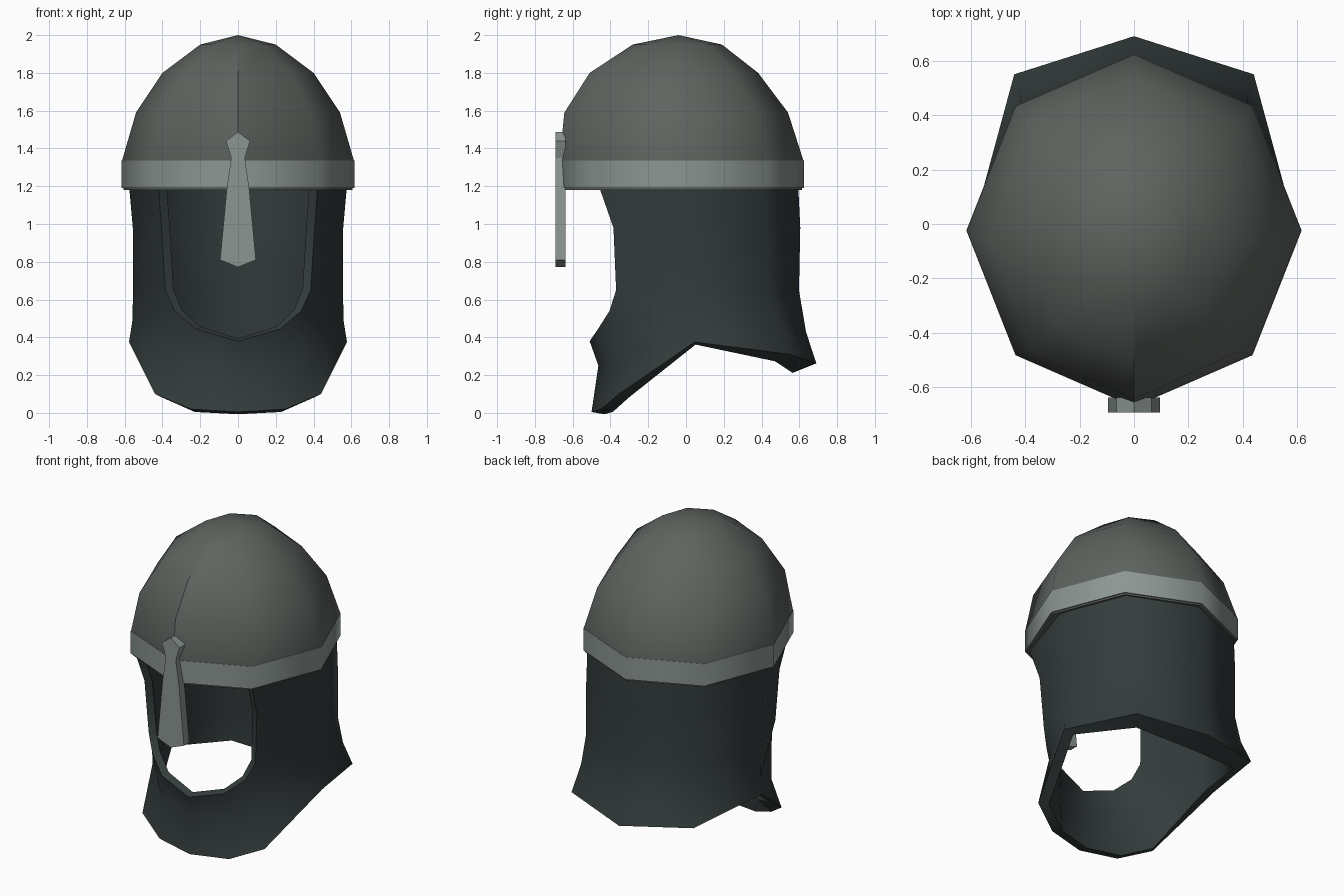
import bpy, bmesh, math

cube = bpy.data.objects.get("Cube")
if cube:
    bpy.data.objects.remove(cube, do_unlink=True)


def material(name, rgb):
    m = bpy.data.materials.new(name)
    m.use_nodes = True
    m.diffuse_color = (*rgb, 1)
    bsdf = next(n for n in m.node_tree.nodes if n.type == 'BSDF_PRINCIPLED')
    bsdf.inputs["Base Color"].default_value = (*rgb, 1)
    return m


STEEL = material("dull_steel", (0.112, 0.127, 0.115))
TRIM = material("pale_steel", (0.260, 0.305, 0.290))
CLOTH = material("dark_hood", (0.034, 0.045, 0.045))


def make_object(name, bm, mat, thickness=0.0, weighted=False, mirror=False, smooth=True):
    """Turn a bmesh into an object, apply its modifiers and shade it."""
    mesh = bpy.data.meshes.new(name)
    bm.to_mesh(mesh)
    bm.free()
    mesh.materials.append(mat)
    ob = bpy.data.objects.new(name, mesh)
    bpy.context.collection.objects.link(ob)
    bpy.ops.object.select_all(action='DESELECT')
    ob.select_set(True)
    bpy.context.view_layer.objects.active = ob
    if weighted:
        ob.vertex_groups.new(name="thickness")
    if mirror:
        mod = ob.modifiers.new("Mirror", 'MIRROR')
        mod.use_clip = True
        bpy.ops.object.modifier_apply(modifier=mod.name)
    if thickness:
        mod = ob.modifiers.new("Solidify", 'SOLIDIFY')
        mod.thickness = thickness
        mod.offset = -1
        if weighted:
            mod.vertex_group = "thickness"
        bpy.ops.object.modifier_apply(modifier=mod.name)
    if smooth:
        bpy.ops.object.shade_smooth_by_angle(angle=math.radians(60))
    return ob


def ring(bm, z, rx, ry, cy):
    """Eight-sided ring with one corner at the front and one at the back."""
    return [bm.verts.new((rx * math.sin(i * math.pi / 4),
                          cy - ry * math.cos(i * math.pi / 4), z)) for i in range(8)]


def bridge(bm, low, high):
    for i in range(8):
        j = (i + 1) % 8
        bm.faces.new((low[i], low[j], high[j], high[i]))


# Domed skull: stacked rings closed by a tip, with a hard seam up the front
bm = bmesh.new()
rings = [ring(bm, *r) for r in [(1.18, 0.607, 0.639, -0.024),
                                (1.335, 0.614, 0.646, -0.024),
                                (1.59, 0.54, 0.592, -0.052),
                                (1.80, 0.40, 0.446, -0.064),
                                (1.95, 0.20, 0.236, -0.046)]]
for low, high in zip(rings, rings[1:]):
    bridge(bm, low, high)
    bm.edges.get((low[0], high[0])).smooth = False
tip = bm.verts.new((0, -0.04, 2.0))
for i in range(8):
    bm.faces.new((rings[-1][i], rings[-1][(i + 1) % 8], tip))
make_object("dome", bm, STEEL, thickness=0.05)

# Brow band: thin shell around the bottom of the dome
bm = bmesh.new()
bridge(bm, ring(bm, 1.19, 0.616, 0.648, -0.024), ring(bm, 1.335, 0.616, 0.648, -0.024))
make_object("brow_band", bm, TRIM, thickness=0.009)

# Nose guard: flat outline pushed back to the band
bm = bmesh.new()
half = [(0.095, 0.81), (0.058, 1.20), (0.036, 1.35), (0.064, 1.44)]
outline = [(0, 0.772)] + half + [(0, 1.488)] + [(-x, z) for x, z in reversed(half)]
face = bm.faces.new([bm.verts.new((x, -0.692, z)) for x, z in outline])
ext = bmesh.ops.extrude_face_region(bm, geom=[face])
bmesh.ops.translate(bm, vec=(0, 0.055, 0),
                    verts=[g for g in ext["geom"] if isinstance(g, bmesh.types.BMVert)])
bmesh.ops.recalc_face_normals(bm, faces=bm.faces)
make_object("nose_guard", bm, TRIM, smooth=False)

# Hood: left half from the back centre round to the face opening, then mirrored
bm = bmesh.new()
weights = bm.verts.layers.deform.verify()


def points(*coords):
    verts = [bm.verts.new(c) for c in coords]
    for v in verts:
        v[weights][0] = 0.35
    return verts


back = points((0, 0.592, 1.24), (0, 0.605, 0.98), (0, 0.598, 0.65), (0, 0.635, 0.43), (0, 0.69, 0.262))
corner = points((0.415, 0.42, 1.24), (0.418, 0.43, 0.98), (0.415, 0.435, 0.65),
                (0.42, 0.48, 0.47), (0.44, 0.55, 0.31))
side = points((0.58, 0, 1.24), (0.557, 0.01, 0.98), (0.555, 0.02, 0.65),
              (0.56, 0.03, 0.48), (0.577, 0.045, 0.375))
opening = points((0.425, -0.475, 1.24), (0.405, -0.384, 0.98), (0.385, -0.37, 0.65),
                 (0.335, -0.405, 0.54), (0.225, -0.465, 0.445), (0, -0.51, 0.38))
chest = points((0.475, -0.20, 0.355), (0.28, -0.39, 0.26), (0, -0.464, 0.25))
hem = points((0.44, -0.355, 0.10), (0.25, -0.45, 0.02), (0, -0.50, 0.005))

# The wall thickens into a lip along the lower edge
for v, weight in [(back[4], 1), (corner[4], 0.8), (side[4], 0.5)] + [(v, 0.5) for v in hem]:
    v[weights][0] = weight


def strip(right, left, rows):
    for j in range(rows):
        bm.faces.new((left[j], left[j + 1], right[j + 1], right[j]))


strip(back, corner, 4)
strip(corner, side, 4)
strip(side, opening, 3)
# Flap below the face opening
bm.faces.new((side[3], opening[3], chest[0], side[4]))
bm.faces.new((side[4], chest[0], hem[0]))
for upper, lower in ((opening[3:], chest), (chest, hem)):
    for i in range(2):
        bm.faces.new((upper[i], upper[i + 1], lower[i + 1], lower[i]))
make_object("hood", bm, CLOTH, thickness=0.135, weighted=True, mirror=True)
